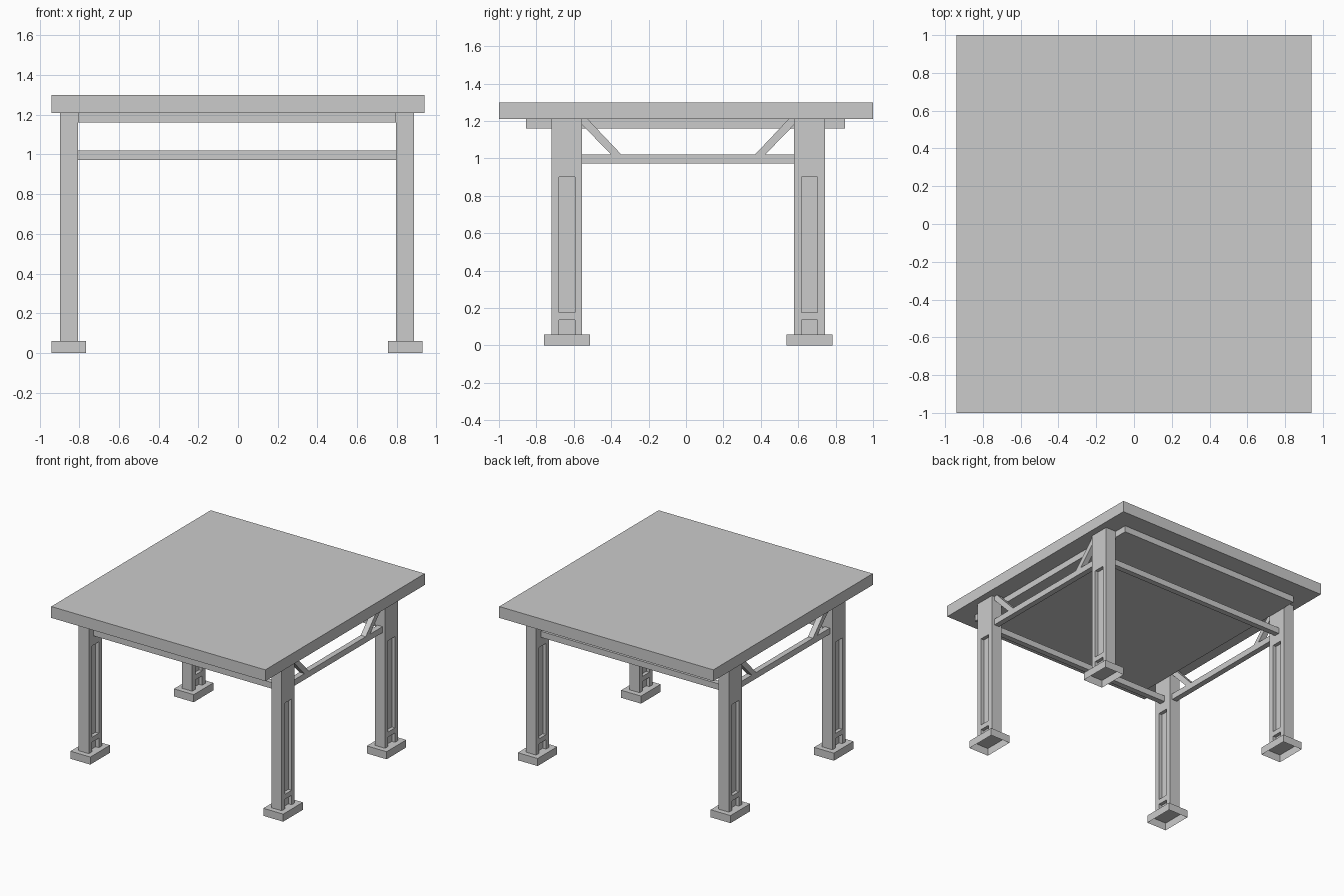
import bpy
import bmesh
from mathutils import Vector

if "Cube" in bpy.data.objects:
    bpy.data.objects.remove(bpy.data.objects["Cube"], do_unlink=True)

grey = bpy.data.materials.new("plain_grey")
grey.use_nodes = True
grey.diffuse_color = (0.6, 0.6, 0.6, 1)
grey.node_tree.nodes["Principled BSDF"].inputs["Base Color"].default_value = (0.6, 0.6, 0.6, 1)


def finish(name, bm):
    bmesh.ops.recalc_face_normals(bm, faces=bm.faces[:])
    mesh = bpy.data.meshes.new(name)
    bm.to_mesh(mesh)
    bm.free()
    mesh.materials.append(grey)
    obj = bpy.data.objects.new(name, mesh)
    bpy.context.collection.objects.link(obj)
    return obj


def box(name, x, y, z, open_bottom=False):
    """Box from (low, high) ranges on each axis."""
    bm = bmesh.new()
    bmesh.ops.create_cube(bm, size=1)
    for v in bm.verts:
        v.co = Vector([r[0] if c < 0 else r[1] for c, r in zip(v.co, (x, y, z))])
    if open_bottom:
        low = [f for f in bm.faces if all(v.co.z < z[0] + 0.001 for v in f.verts)]
        bmesh.ops.delete(bm, geom=low, context="FACES_ONLY")
    return finish(name, bm)


def around(centre, half):
    return (centre - half, centre + half)


def leg(name, x, y):
    """Post with recessed panels in both x faces."""
    post = box(name, around(x, 0.045), around(y, 0.082), (FOOT_TOP, SLAB_LOW))
    for side in (-1, 1):
        for low, high in ((FOOT_TOP - 0.02, 0.135), (0.175, 0.90)):
            cutter = box("panel_cutter", around(x + side * 0.045, 0.028),
                         around(y, 0.043), (low, high))
            cutter.hide_render = True
            mod = post.modifiers.new("panel", "BOOLEAN")
            mod.object = cutter
            mod.solver = "EXACT"
            bpy.context.view_layer.objects.active = post
            bpy.ops.object.modifier_apply(modifier=mod.name)
            bpy.data.objects.remove(cutter, do_unlink=True)


def brace(name, x, y_leg, inward):
    """Diagonal strut from a post down to the side rail."""
    outline = [(0, 1.18), (0, SLAB_LOW), (0.03, SLAB_LOW), (0.21, 1.02), (0.155, 1.02)]
    bm = bmesh.new()
    face = bm.faces.new([bm.verts.new((x - 0.022, y_leg + inward * d, z)) for d, z in outline])
    grown = bmesh.ops.extrude_face_region(bm, geom=[face])
    moved = [g for g in grown["geom"] if isinstance(g, bmesh.types.BMVert)]
    bmesh.ops.translate(bm, vec=(0.044, 0, 0), verts=moved)
    finish(name, bm)


FOOT_TOP, SLAB_LOW = 0.06, 1.21
COLUMNS = {"right": -0.852, "left": 0.842}
ROWS = {"front": -0.637, "back": 0.66}
RAIL = (0.972, 1.02)

# Top slab and the thinner panel beneath it
box("top_slab", (-0.94, 0.94), (-1, 1), (SLAB_LOW, 1.30))
box("under_panel", (-0.805, 0.797), (-0.855, 0.85), (1.16, SLAB_LOW))

# Posts on hollow feet
for side, x in COLUMNS.items():
    for end, y in ROWS.items():
        leg(f"{end}_{side}_leg", x, y)
        box(f"{end}_{side}_foot", around(x, 0.087), around(y, 0.123), (0, FOOT_TOP), True)
        inward = 1 if y < 0 else -1
        brace(f"{end}_{side}_brace", x, y + inward * 0.082, inward)

# Rails joining the posts
for side, x in COLUMNS.items():
    box(f"{side}_rail", around(x, 0.022), (-0.555, 0.578), RAIL)
for end, y in ROWS.items():
    box(f"{end}_rail", (-0.807, 0.797), around(y, 0.022), RAIL)
